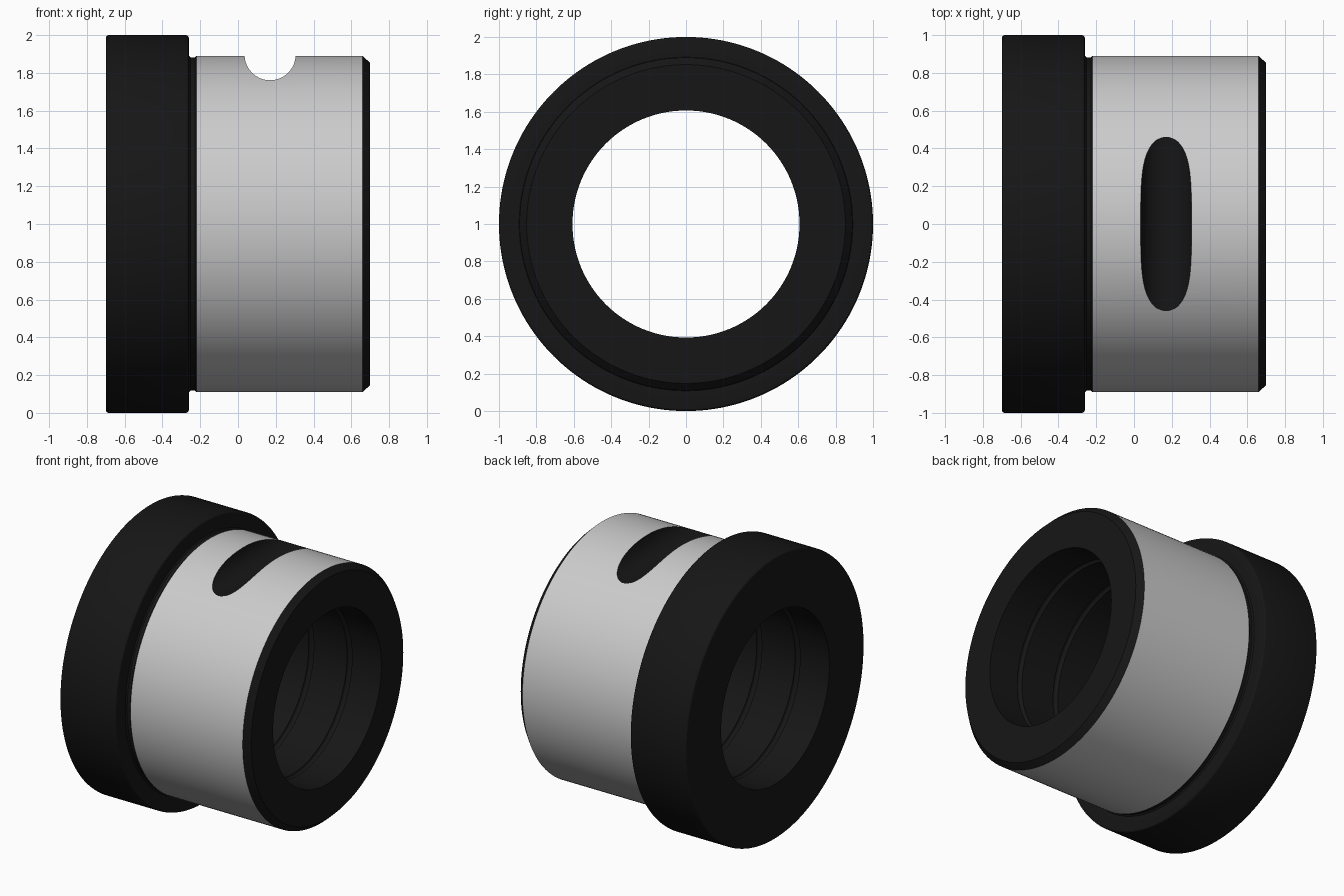
import bpy, bmesh, math
from mathutils import Matrix, Vector

if "Cube" in bpy.data.objects:
    bpy.data.objects.remove(bpy.data.objects["Cube"])

SEGS = 160
BORE, BODY = 0.607, 0.89

# Dark finish; the turned outer surface stays plain grey
dark = bpy.data.materials.new("dark_finish")
dark.diffuse_color = (0.008, 0.008, 0.008, 1)
dark.use_nodes = True
dark.node_tree.nodes["Principled BSDF"].inputs["Base Color"].default_value = dark.diffuse_color


def arc(cx, cr, rad, a0, a1, n):
    """Arc points in the (x, radius) plane."""
    return [(cx + rad * math.cos(math.radians(a0 + (a1 - a0) * i / n)),
             cr + rad * math.sin(math.radians(a0 + (a1 - a0) * i / n)))
            for i in range(n + 1)]


# Outer profile: rounded flange, relief neck, body, end chamfer
profile = arc(-0.685, 0.985, 0.015, 180, 90, 3)
profile += arc(-0.275, 0.985, 0.015, 90, 0, 3)
profile += [(-0.26, 0.892), (-0.252, 0.882), (-0.228, 0.882)]
grey_start = len(profile)
profile += [(-0.22, BODY), (0.66, BODY), (0.70, 0.852)]

# Bore profile with four shallow ring grooves
profile += [(0.70, BORE)]
for gx in (0.45, 0.15, -0.15, -0.45):
    profile += arc(gx, BORE, 0.02, 0, 180, 6)
profile += [(-0.70, BORE)]

# Revolve the profile about the x axis
bm = bmesh.new()
axis_z = 1.0
rings = []
for s in range(SEGS):
    a = 2 * math.pi * s / SEGS
    rings.append([bm.verts.new((x, r * math.sin(a), axis_z + r * math.cos(a)))
                  for x, r in profile])
n = len(profile)
for s in range(SEGS):
    p, q = rings[s], rings[(s + 1) % SEGS]
    for i in range(n):
        j = (i + 1) % n
        f = bm.faces.new((p[i], p[j], q[j], q[i]))
        f.material_index = 1 if i == grey_start else 0
bmesh.ops.recalc_face_normals(bm, faces=bm.faces)
mesh = bpy.data.meshes.new("flanged_bushing")
bm.to_mesh(mesh)
bm.free()
mesh.materials.append(dark)
mesh.materials.append(None)
bushing = bpy.data.objects.new("flanged_bushing", mesh)
bpy.context.collection.objects.link(bushing)

# Round cutter across the top for the locking slot
bm = bmesh.new()
bmesh.ops.create_cone(bm, cap_ends=True, segments=64, radius1=0.135,
                      radius2=0.135, depth=1.6,
                      matrix=Matrix.Translation(Vector((0.17, 0, 1.896)))
                      @ Matrix.Rotation(math.pi / 2, 4, 'X'))
cut_mesh = bpy.data.meshes.new("slot_cutter")
bm.to_mesh(cut_mesh)
bm.free()
cut_mesh.materials.append(dark)
cutter = bpy.data.objects.new("slot_cutter", cut_mesh)
bpy.context.collection.objects.link(cutter)
cutter.hide_render = True

# Cut the slot, then remove the cutter
mod = bushing.modifiers.new("slot", 'BOOLEAN')
mod.operation = 'DIFFERENCE'
mod.solver = 'EXACT'
mod.object = cutter
bpy.context.view_layer.objects.active = bushing
bushing.select_set(True)
bpy.ops.object.modifier_apply(modifier="slot")
bpy.data.objects.remove(cutter)

# Smooth round surfaces with sharp edges kept
bpy.ops.object.shade_smooth_by_angle(angle=math.radians(25))
